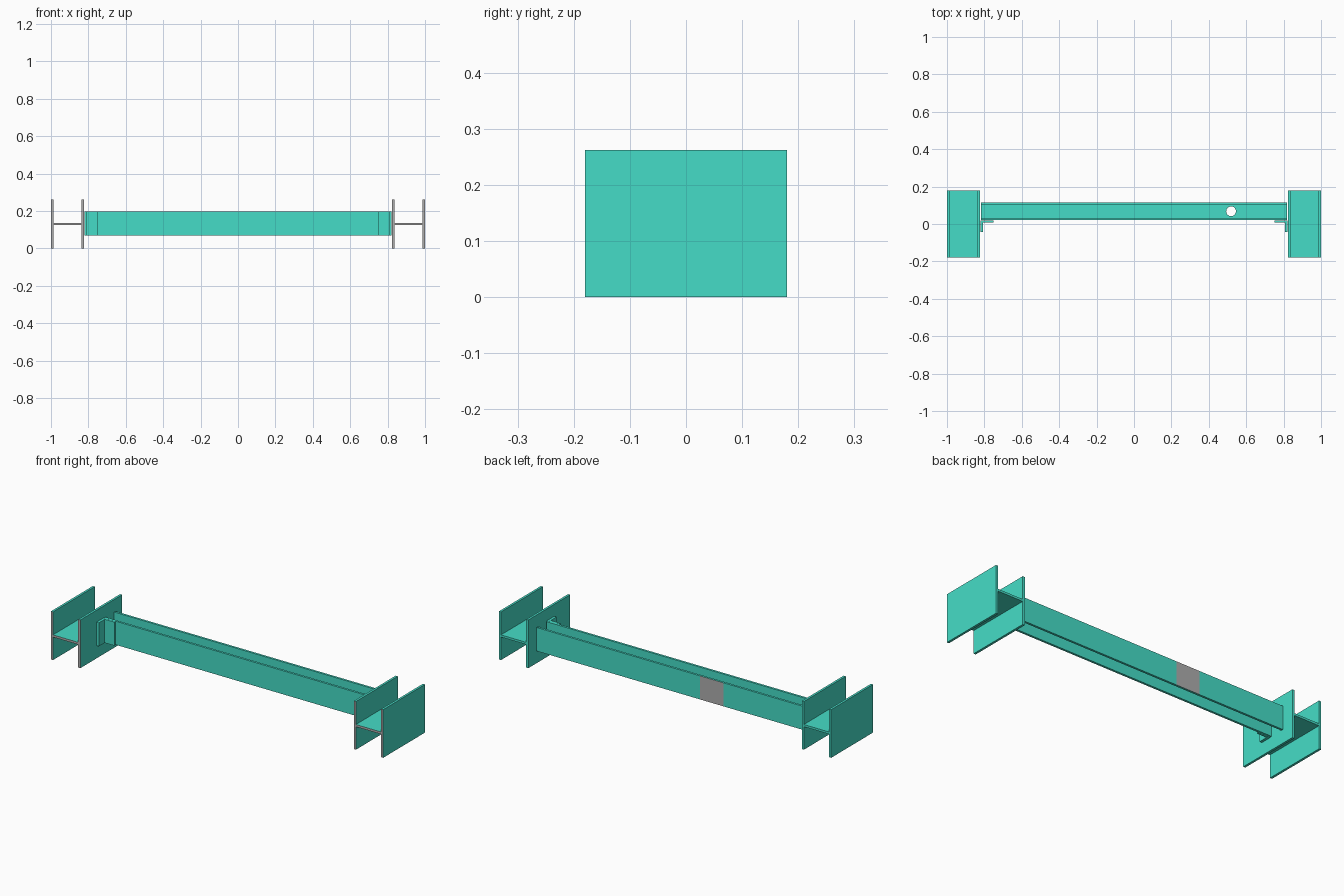
import bpy, bmesh
from mathutils import Vector

if "Cube" in bpy.data.objects:
    bpy.data.objects.remove(bpy.data.objects["Cube"])

teal = bpy.data.materials.new("teal_paint")
teal.diffuse_color = (0.06, 0.72, 0.57, 1)
teal.use_nodes = True
teal.node_tree.nodes["Principled BSDF"].inputs["Base Color"].default_value = teal.diffuse_color
grey = bpy.data.materials.new("bare_steel")
grey.diffuse_color = (0.42, 0.42, 0.42, 1)
grey.use_nodes = True
grey.node_tree.nodes["Principled BSDF"].inputs["Base Color"].default_value = grey.diffuse_color


def i_profile(a0, a1, b0, b1, flange, web):
    """I section: flanges at both ends of a, web centred on b."""
    m0, m1 = (b0 + b1 - web) / 2, (b0 + b1 + web) / 2
    i0, i1 = a0 + flange, a1 - flange
    return [(a0, b0), (i0, b0), (i0, m0), (i1, m0), (i1, b0), (a1, b0),
            (a1, b1), (i1, b1), (i1, m1), (i0, m1), (i0, b1), (a0, b1)]


def extrude(name, points, vector, edit=None):
    """Extrude a closed profile along a vector, with optional bmesh edit."""
    bm = bmesh.new()
    face = bm.faces.new([bm.verts.new(p) for p in points])
    ext = bmesh.ops.extrude_face_region(bm, geom=[face])
    verts = [g for g in ext["geom"] if isinstance(g, bmesh.types.BMVert)]
    bmesh.ops.translate(bm, verts=verts, vec=vector)
    if not any(f.is_valid and len(f.verts) == len(points) and f is face for f in bm.faces):
        bm.faces.new([v for v in bm.verts if v not in verts])
    bmesh.ops.recalc_face_normals(bm, faces=bm.faces)
    if edit:
        edit(bm)
    mesh = bpy.data.meshes.new(name)
    bm.to_mesh(mesh)
    bm.free()
    mesh.materials.append(teal)
    mesh.materials.append(grey)
    obj = bpy.data.objects.new(name, mesh)
    bpy.context.collection.objects.link(obj)
    return obj


def grey_front_end(bm):
    for f in bm.faces:
        if f.normal.y < -0.9 and f.calc_center_median().y < -0.17:
            f.material_index = 1


def grey_back_patch(bm):
    # split the outer back flange face and leave one panel bare
    for x in (-0.307, -0.165):
        back = [f for f in bm.faces if f.normal.y > 0.9 and f.calc_center_median().y > 0.112]
        geom = back + list({e for f in back for e in f.edges}) + list({v for f in back for v in f.verts})
        bmesh.ops.bisect_plane(bm, geom=geom, plane_co=(x, 0, 0), plane_no=(1, 0, 0))
    for f in bm.faces:
        c = f.calc_center_median()
        if f.normal.y > 0.9 and c.y > 0.112 and -0.307 < c.x < -0.165:
            f.material_index = 1


for side, label in ((-1, "left"), (1, "right")):
    # end column, lying along y
    section = i_profile(0.823, 1.0, 0, 0.262, 0.0125, 0.012)
    extrude(label + "_column", [(side * x, -0.18, z) for x, z in section],
            Vector((0, 0.36, 0)), grey_front_end)
    # angle cleat joining beam to column
    angle = [(0.822, 0.02), (0.75, 0.02), (0.75, 0.008),
             (0.808, 0.008), (0.808, -0.042), (0.822, -0.042)]
    extrude(label + "_angle_cleat", [(side * x, y, 0.07) for x, y in angle],
            Vector((0, 0, 0.128)))

# cross beam
section = i_profile(0.0205, 0.116, 0.07, 0.198, 0.012, 0.012)
beam = extrude("cross_beam", [(-0.818, y, z) for y, z in section],
               Vector((1.636, 0, 0)), grey_back_patch)

# round hole through the beam web
bpy.ops.mesh.primitive_cylinder_add(vertices=32, radius=0.026, depth=0.09,
                                    location=(0.519, 0.068, 0.134))
cutter = bpy.context.object
cutter.name = "web_hole_cutter"
cutter.data.materials.append(teal)
cutter.hide_render = True
hole = beam.modifiers.new("web_hole", 'BOOLEAN')
hole.operation = 'DIFFERENCE'
hole.solver = 'EXACT'
hole.object = cutter
bpy.context.view_layer.objects.active = beam
bpy.ops.object.modifier_apply(modifier=hole.name)
bpy.data.objects.remove(cutter)
